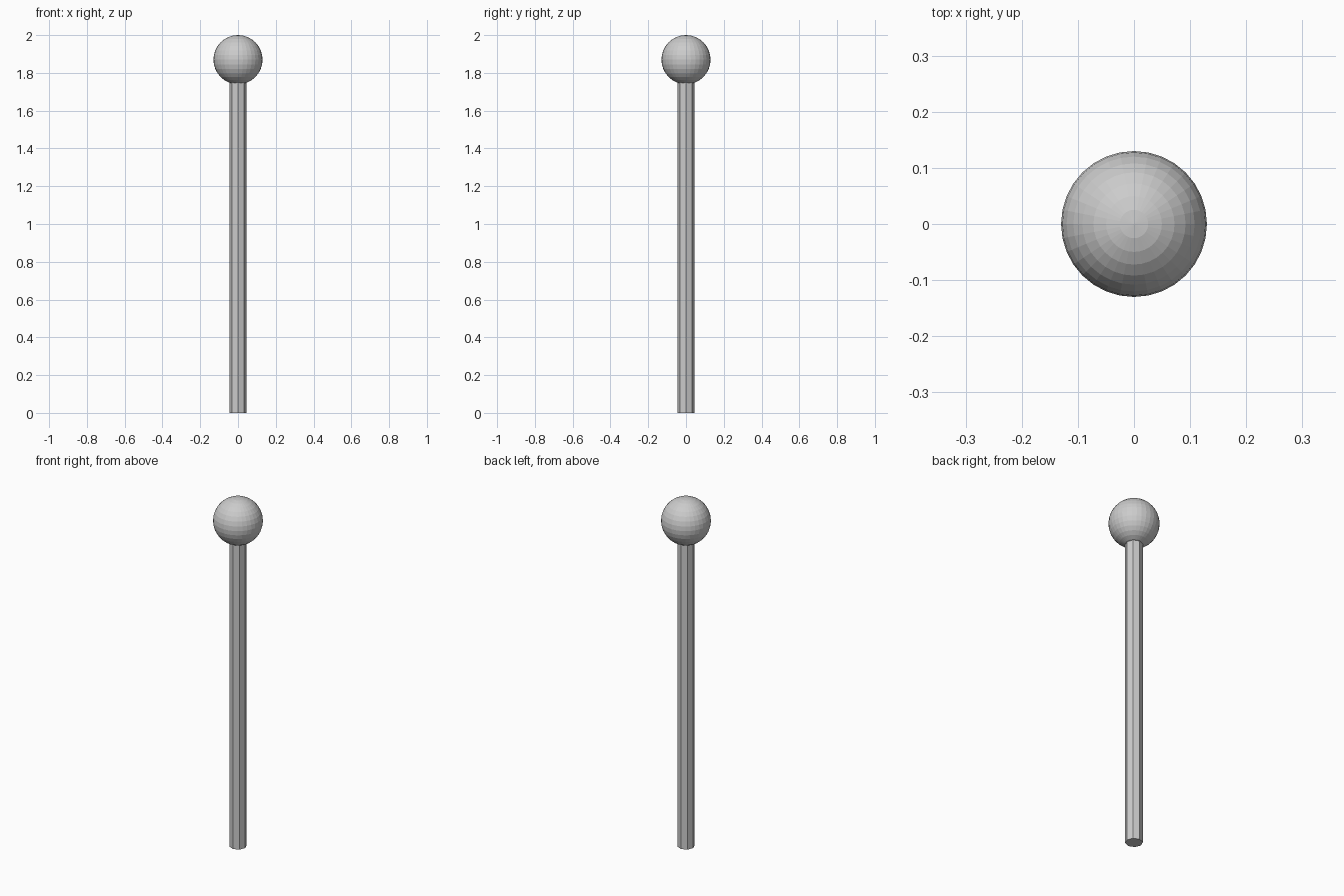
import bpy

if "Cube" in bpy.data.objects:
    bpy.data.objects.remove(bpy.data.objects["Cube"])

POLE_RADIUS = 0.045
POLE_TOP = 1.76
BALL_RADIUS = 0.13

# Octagonal pole, corners on the x and y axes
bpy.ops.mesh.primitive_cylinder_add(
    vertices=8, radius=POLE_RADIUS, depth=POLE_TOP, location=(0, 0, POLE_TOP / 2))
bpy.context.object.name = "pole"

# Faceted ball resting on the pole's top
bpy.ops.mesh.primitive_uv_sphere_add(
    segments=32, ring_count=16, radius=BALL_RADIUS, location=(0, 0, 2 - BALL_RADIUS))
bpy.context.object.name = "ball_top"
